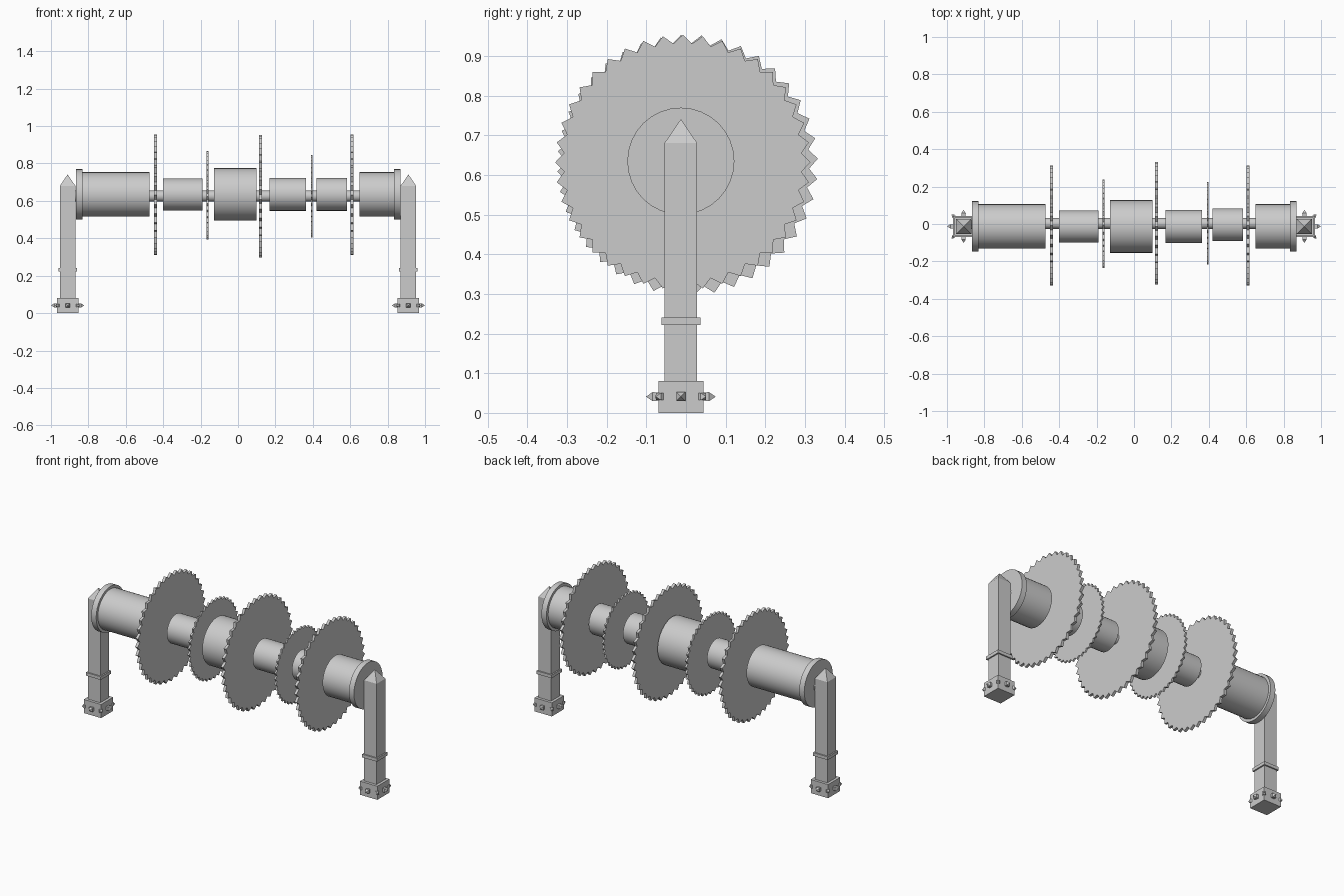
import bpy, bmesh, math
from mathutils import Matrix, Vector

if "Cube" in bpy.data.objects:
    bpy.data.objects.remove(bpy.data.objects["Cube"])

AY, AZ = -0.013, 0.635   # drum axis
PX = 0.911               # post offset


def finish(bm, name, smooth=False):
    bmesh.ops.recalc_face_normals(bm, faces=bm.faces)
    me = bpy.data.meshes.new(name)
    bm.to_mesh(me)
    bm.free()
    ob = bpy.data.objects.new(name, me)
    bpy.context.collection.objects.link(ob)
    if smooth:
        bpy.ops.object.select_all(action='DESELECT')
        bpy.context.view_layer.objects.active = ob
        ob.select_set(True)
        bpy.ops.object.shade_smooth_by_angle(angle=math.radians(30))
    return ob


def prism(name, outline, x0, x1, y, z, smooth=False):
    """Extrude a closed (y, z) outline along x."""
    bm = bmesh.new()
    f = bm.faces.new([bm.verts.new((x0, y + a, z + b)) for a, b in outline])
    ext = bmesh.ops.extrude_face_region(bm, geom=[f])
    vs = [v for v in ext['geom'] if isinstance(v, bmesh.types.BMVert)]
    bmesh.ops.translate(bm, verts=vs, vec=(x1 - x0, 0, 0))
    return finish(bm, name, smooth)


def circle(r, n=32):
    return [(r * math.cos(2 * math.pi * i / n), r * math.sin(2 * math.pi * i / n)) for i in range(n)]


def saw(r, depth, teeth, phase):
    pts = []
    for i in range(teeth * 2):
        a = math.pi * i / teeth + phase
        q = r if i % 2 == 0 else r - depth
        pts.append((q * math.cos(a), q * math.sin(a)))
    return pts


def square_stack(bm, levels, mat=Matrix()):
    """Square sections (half width, height) joined upward; half width 0 is a tip."""
    prev = None
    for h, z in levels:
        if h == 0:
            tip = bm.verts.new(mat @ Vector((0, 0, z)))
            for i in range(4):
                bm.faces.new((prev[i], prev[(i + 1) % 4], tip))
            return
        ring = [bm.verts.new(mat @ Vector((sx * h, sy * h, z)))
                for sx, sy in ((-1, -1), (1, -1), (1, 1), (-1, 1))]
        if prev:
            for i in range(4):
                bm.faces.new((prev[i], prev[(i + 1) % 4], ring[(i + 1) % 4], ring[i]))
        else:
            bm.faces.new(ring[::-1])
        prev = ring
    bm.faces.new(prev)


# Posts with pointed caps, bands, base blocks and studs
for side, s in (("left", -1), ("right", 1)):
    at = Matrix.Translation((s * PX, AY, 0))
    for part, levels in (
        ("post", [(0.041, 0.04), (0.041, 0.681), (0, 0.741)]),
        ("post_band", [(0.049, 0.222), (0.049, 0.241)]),
        ("post_base", [(0.057, 0), (0.057, 0.081)]),
    ):
        bm = bmesh.new()
        square_stack(bm, levels, at)
        finish(bm, f"{side}_{part}")
    bm = bmesh.new()
    for k in range(8):
        turn = Matrix.Rotation(k * math.pi / 4, 4, 'Z') @ Matrix.Rotation(math.pi / 2, 4, 'Y')
        m = at @ Matrix.Translation((0, 0, 0.041)) @ turn
        if k % 2 == 0:   # face studs
            square_stack(bm, [(0.0095, 0.05), (0.0115, 0.071), (0, 0.088)], m)
        else:            # corner studs
            square_stack(bm, [(0.009, 0.06), (0.009, 0.08), (0, 0.09)], m)
    finish(bm, f"{side}_base_studs")

# Axle rod
prism("axle", circle(0.029), -0.87, 0.87, 0.003, 0.626, True)

# End flanges
prism("left_flange", circle(0.135), -0.865, -0.832, AY, AZ, True)
prism("right_flange", circle(0.135), 0.835, 0.868, AY, AZ, True)

# Drums along the axle: x start, x end, radius, y
for i, (x0, x1, r, y) in enumerate((
    (-0.834, -0.473, 0.119, AY), (-0.40, -0.19, 0.086, AY), (-0.128, 0.098, 0.141, AY),
    (0.168, 0.363, 0.088, AY), (0.42, 0.583, 0.088, -0.004), (0.65, 0.838, 0.119, AY),
)):
    prism(f"drum_{i + 1}", circle(r), x0, x1, y, AZ, True)

# Toothed blades: x, thickness, radius, y, z, phase
for i, (x, t, r, y, z, ph) in enumerate((
    (-0.44, 0.016, 0.322, -0.008, 0.632, 0.0), (-0.163, 0.011, 0.237, 0.001, 0.63, 0.03),
    (0.121, 0.016, 0.329, 0.004, 0.625, 0.05), (0.394, 0.010, 0.221, 0.004, 0.624, 0.02),
    (0.609, 0.016, 0.322, -0.008, 0.632, 0.0),
)):
    prism(f"saw_blade_{i + 1}", saw(r, r * 0.068, 40, ph), x - t / 2, x + t / 2, y, z)
